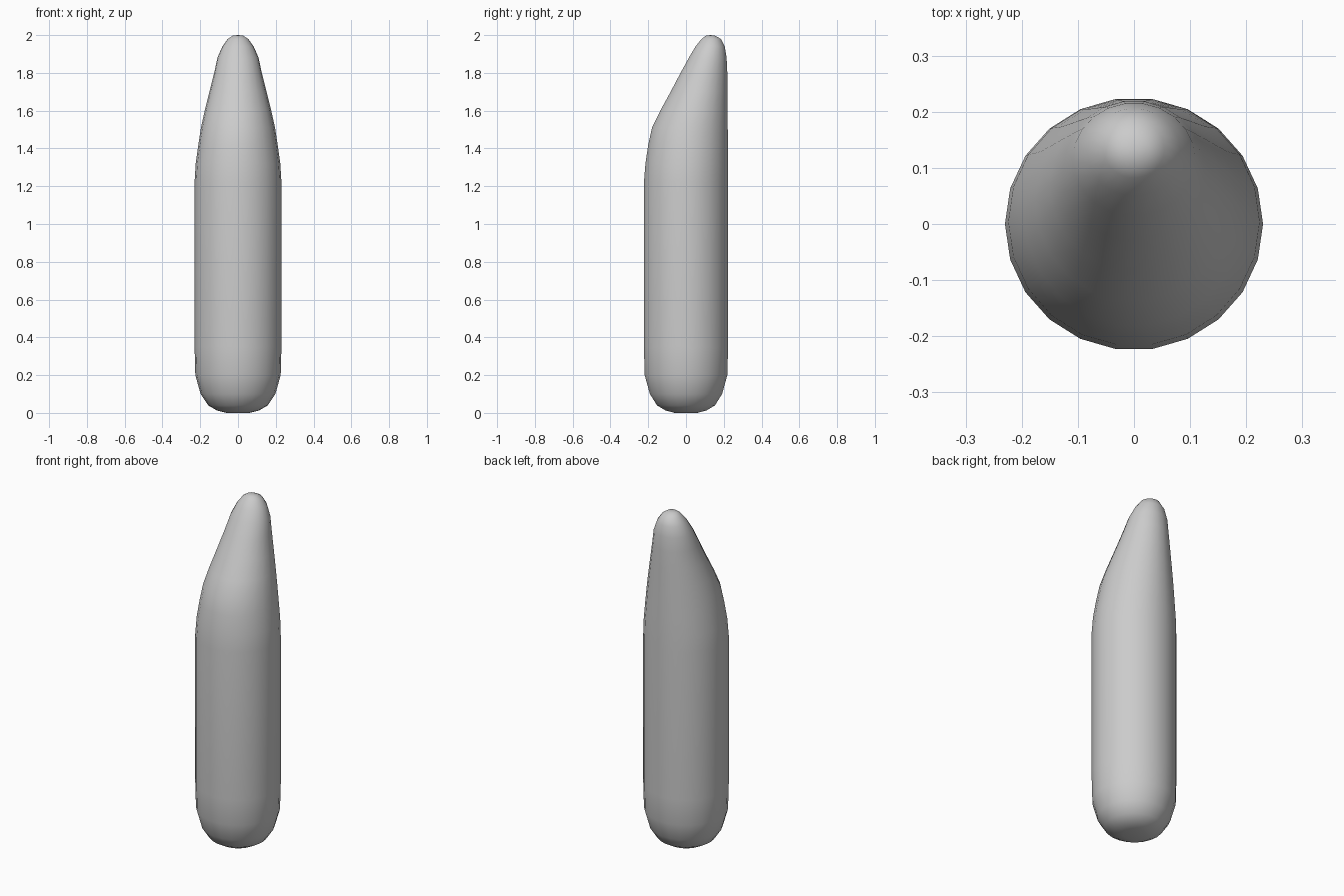
import bpy, bmesh, math

SIDES = 22
# cross-sections: height, half width, front y, back y
RINGS = [
    (0.0, 0.06, -0.06, 0.06),
    (0.012, 0.11, -0.108, 0.108),
    (0.04, 0.158, -0.155, 0.155),
    (0.10, 0.198, -0.193, 0.193),
    (0.20, 0.226, -0.221, 0.221),
    (0.35, 0.23, -0.225, 0.225),
    (1.22, 0.23, -0.225, 0.225),
    (1.32, 0.224, -0.217, 0.225),
    (1.42, 0.210, -0.202, 0.224),
    (1.51, 0.196, -0.182, 0.223),
    (1.60, 0.176, -0.138, 0.222),
    (1.70, 0.151, -0.083, 0.221),
    (1.80, 0.126, -0.03, 0.220),
    (1.88, 0.109, 0.014, 0.216),
    (1.94, 0.083, 0.05, 0.206),
    (1.98, 0.054, 0.082, 0.185),
    (1.997, 0.028, 0.105, 0.154),
]

# body: loft through the ellipse rings, slanted tip leaning to the back
bm = bmesh.new()
loops = []
for z, rx, y0, y1 in RINGS:
    cy, ry = (y0 + y1) / 2, (y1 - y0) / 2
    loops.append([bm.verts.new((rx * math.cos(2 * math.pi * i / SIDES),
                                cy + ry * math.sin(2 * math.pi * i / SIDES), z))
                  for i in range(SIDES)])
for a, b in zip(loops, loops[1:]):
    for i in range(SIDES):
        j = (i + 1) % SIDES
        bm.faces.new((a[i], a[j], b[j], b[i]))

# close bottom and rounded tip
bottom = bm.verts.new((0, 0, 0))
tip = bm.verts.new((0, 0.13, 2.0))
for i in range(SIDES):
    j = (i + 1) % SIDES
    bm.faces.new((bottom, loops[0][j], loops[0][i]))
    bm.faces.new((tip, loops[-1][i], loops[-1][j]))
for f in bm.faces:
    f.smooth = True

mesh = bpy.data.meshes.new("tapered_body")
bm.to_mesh(mesh)
bm.free()
body = bpy.data.objects.new("tapered_body", mesh)
bpy.context.collection.objects.link(body)
